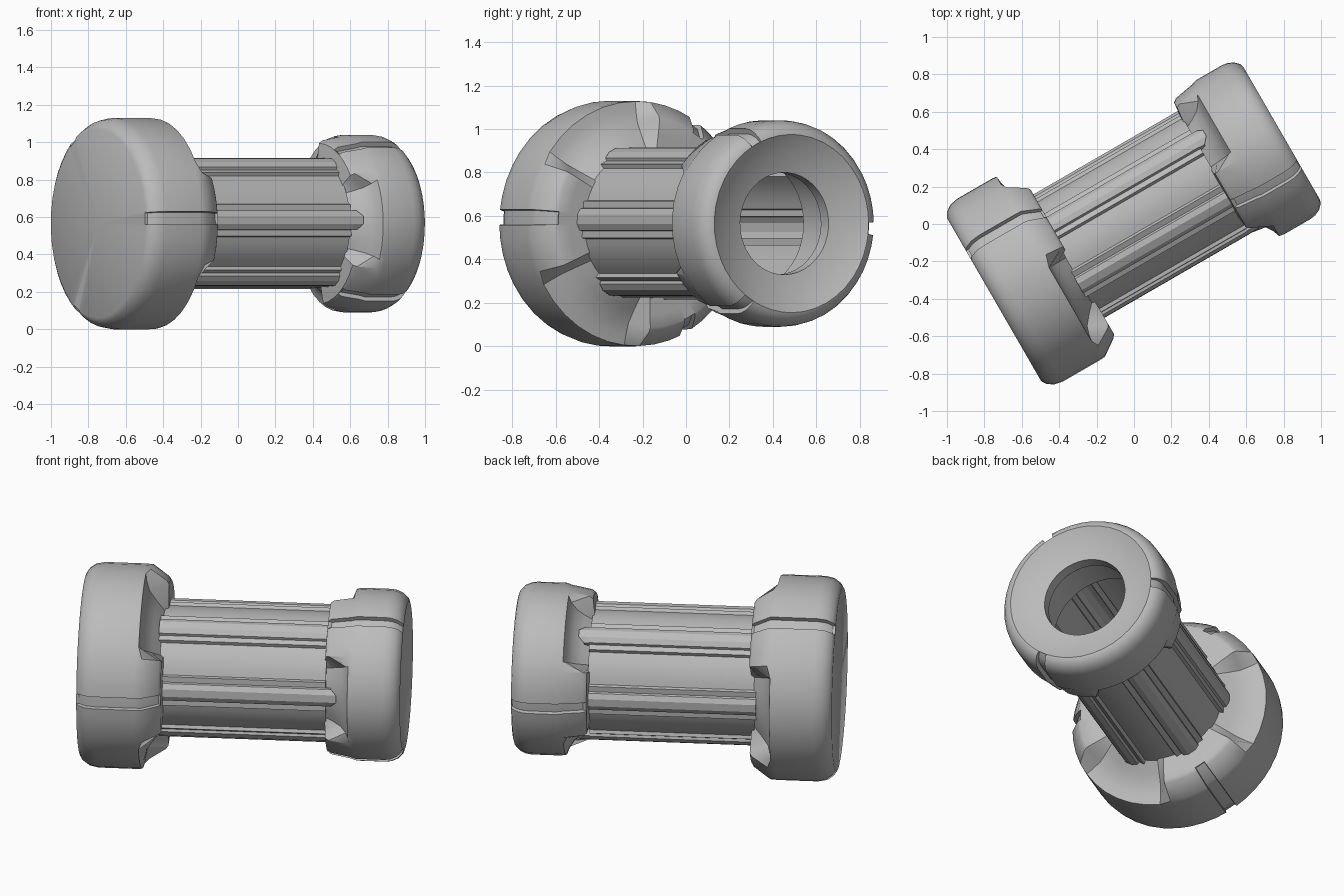
import bpy, bmesh
from math import sin, cos, radians, degrees, atan2, hypot

cube = bpy.data.objects.get("Cube")
if cube:
    bpy.data.objects.remove(cube)

# single grey finish
grey = bpy.data.materials.new("matte grey")
grey.use_nodes = True
COLOUR = (0.5, 0.5, 0.5, 1)
grey.diffuse_color = COLOUR
grey.node_tree.nodes["Principled BSDF"].inputs["Base Color"].default_value = COLOUR

TWIST = 3  # roll of the whole part about its axis, degrees


def loft(name, sections, close_profile=False, smooth=35):
    """Skin a closed ring of sections, each a list of (axial, radius, angle)."""
    bm = bmesh.new()
    rings = [[bm.verts.new((t, -r * cos(radians(a + TWIST)), r * sin(radians(a + TWIST))))
              for t, r, a in sec] for sec in sections]
    count = len(rings[0])
    for i, ring in enumerate(rings):
        nxt = rings[(i + 1) % len(rings)]
        for j in range(count if close_profile else count - 1):
            k = (j + 1) % count
            bm.faces.new((ring[j], ring[k], nxt[k], nxt[j]))
    bmesh.ops.remove_doubles(bm, verts=bm.verts, dist=0.0005)
    bmesh.ops.recalc_face_normals(bm, faces=bm.faces)
    mesh = bpy.data.meshes.new(name)
    bm.to_mesh(mesh)
    bm.free()
    mesh.materials.append(grey)
    ob = bpy.data.objects.new(name, mesh)
    bpy.context.collection.objects.link(ob)
    ob.location = (-0.0125, 0.022, 0.565)
    ob.rotation_euler.z = radians(30)
    bpy.ops.object.select_all(action='DESELECT')
    ob.select_set(True)
    bpy.context.view_layer.objects.active = ob
    bpy.ops.object.shade_smooth_by_angle(angle=radians(smooth))
    return ob


def cap(name, shared, tab, gap, first_angle, slot, slot_from, close=False):
    """Round cap whose inner rim has three slotted tabs separated by gaps."""
    half = [0, slot, slot + 0.2, 10, 18, 26, 33, 42, 51]
    offsets = [-a for a in half[:0:-1]] + half + [60]
    sections = []
    for n in range(3):
        for off in offsets:
            rim = tab if abs(off) <= 26 else gap
            sec = []
            for i, (t, r) in enumerate(shared + rim):
                cut = abs(off) <= slot and slot_from <= i < len(shared) + 2
                sec.append((t, r - 0.025 if cut else r, first_angle + 120 * n + off))
            sections.append(sec)
    return loft(name, sections, close)


# large closed end cap
cap("large_end_cap",
    [(-.85, 0), (-.85, .505), (-.835, .53), (-.80, .555), (-.75, .565), (-.53, .565)],
    [(-.49, .563), (-.40, .50), (-.387, .48), (-.387, .42), (-.387, .32)],
    [(-.51, .562), (-.505, .52), (-.49, .46), (-.45, .40), (-.39, .32)],
    0, 3.4, 2)

# small end cap with a funnel mouth
cap("small_end_cap",
    [(.50, .31), (.79, .31), (.79, .235), (.861, .235), (.867, .26), (.885, .32),
     (.91, .38), (.926, .41), (.92, .43), (.895, .455), (.863, .47), (.83, .475), (.67, .475)],
    [(.64, .465), (.53, .445), (.51, .43), (.505, .38), (.50, .32)],
    [(.64, .47), (.625, .43), (.595, .385), (.55, .35), (.50, .32)],
    60, 3.6, 8, True)

# hollow shaft with six stepped ribs
rib = [(.33, .088), (.35, .085), (.35, .053), (.365, .05), (.38, .022)]
rib_half = [(hypot(x, w), degrees(atan2(w, x))) for x, w in rib]
outline = []
for n in range(6):
    step = [(r, a) for r, a in rib_half]
    step += [(r, -a) for r, a in reversed(rib_half)]
    outline += [(r, 60 * n + a) for r, a in reversed(step)]
    outline += [(rib_half[0][0], 60 * n + a) for a in (20, 25, 30, 35, 40)]
loft("ribbed_shaft",
     [[(-.42, r - .02, a), (-.42, r, a), (.51, r, a), (.51, r - .02, a)] for r, a in outline],
     True, 20)

# pointed ends of the central ribs that run into the gaps
for n in range(3):
    c = 120 * n
    foot = [(.31, -8), (.365, -8), (.38, -3.3), (.38, 3.3), (.365, 8), (.31, 8)]
    loft("rib_end_%d" % (n + 1),
         [[(.50, r, c + a), (.57 if r > .37 else .54, r, c + a)] for r, a in foot],
         False, 20)
